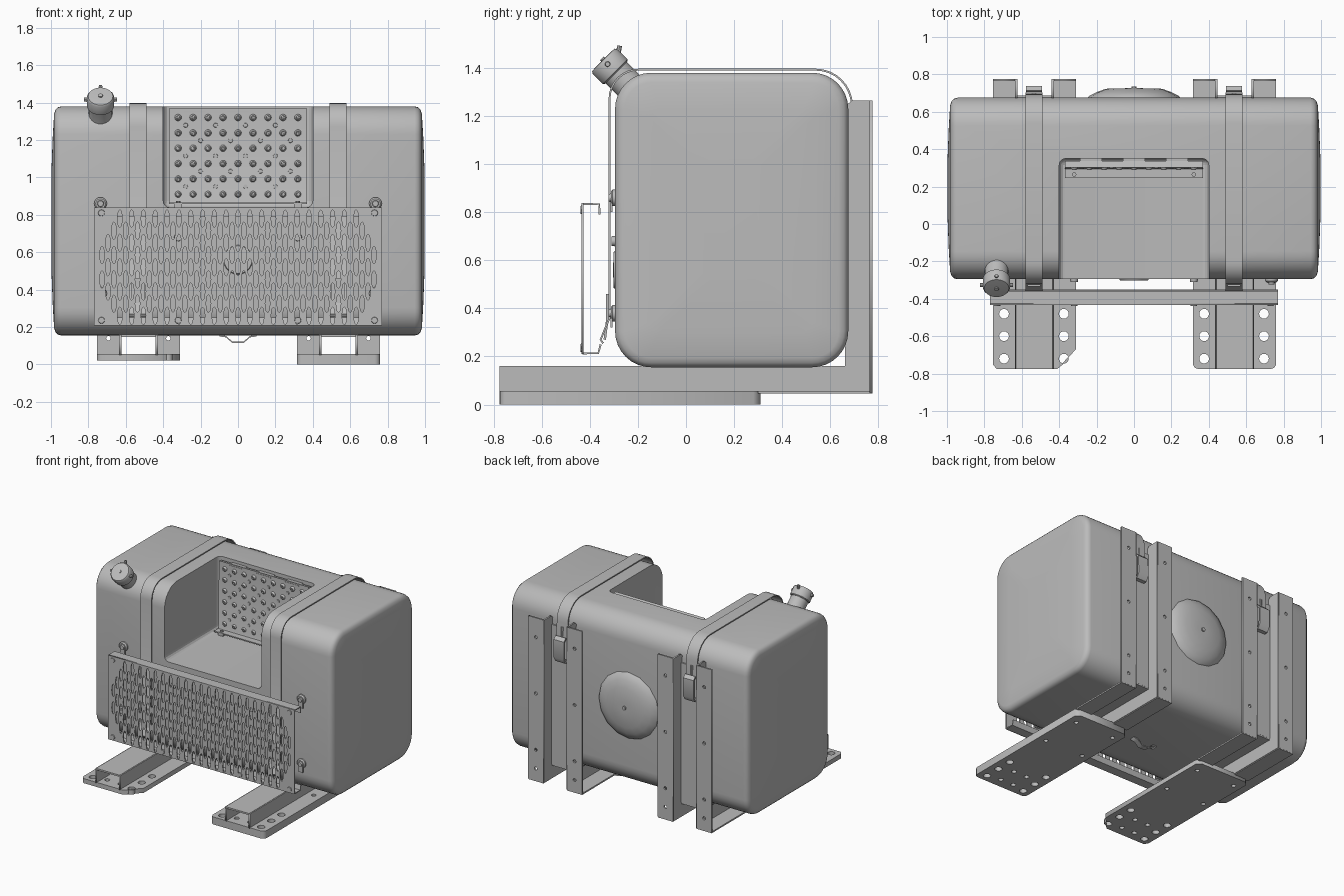
import bpy, bmesh, math
from mathutils import Vector, Matrix

if "Cube" in bpy.data.objects:
    bpy.data.objects.remove(bpy.data.objects["Cube"])

grey = bpy.data.materials.new("plain grey")
grey.diffuse_color = (0.5, 0.5, 0.5, 1)
grey.use_nodes = True
grey.node_tree.nodes["Principled BSDF"].inputs["Base Color"].default_value = grey.diffuse_color
FRONT = Matrix(((1, 0, 0, 0), (0, 0, -1, 0), (0, 1, 0, 0), (0, 0, 0, 1)))   # outline given as x, z
SIDE = Matrix(((0, 0, 1, 0), (1, 0, 0, 0), (0, 1, 0, 0), (0, 0, 0, 1)))     # outline given as y, z
FLAT = Matrix()                                                             # outline given as x, y


def finish(name, bm, smooth=True):
    bmesh.ops.remove_doubles(bm, verts=bm.verts, dist=1e-5)
    bmesh.ops.recalc_face_normals(bm, faces=bm.faces)
    me = bpy.data.meshes.new(name)
    bm.to_mesh(me)
    bm.free()
    me.materials.clear()
    me.materials.append(grey)
    ob = bpy.data.objects.new(name, me)
    bpy.context.collection.objects.link(ob)
    if smooth:
        bpy.ops.object.select_all(action='DESELECT')
        ob.select_set(True)
        bpy.context.view_layer.objects.active = ob
        bpy.ops.object.shade_smooth_by_angle(angle=math.radians(35))
    return ob


def baked(ob):
    """Mesh of an object with its modifiers, as bmesh; the source is removed."""
    dg = bpy.context.evaluated_depsgraph_get()
    me = bpy.data.meshes.new_from_object(ob.evaluated_get(dg))
    bm = bmesh.new()
    bm.from_mesh(me)
    bpy.data.objects.remove(ob)
    return bm


def box(name, x, y, z):
    bm = bmesh.new()
    bmesh.ops.create_cube(bm, size=1)
    for v in bm.verts:
        for i, (a, b) in enumerate((x, y, z)):
            v.co[i] = a if v.co[i] < 0 else b
    return finish(name, bm, False)


def rect(a, b, c, d):
    return [(a, c), (b, c), (b, d), (a, d)]


def oval(u, v, ru, rv=None, n=16):
    return [(u + ru * math.cos(math.tau * i / n), v + (rv or ru) * math.sin(math.tau * i / n)) for i in range(n)]


def plate(name, outline, holes, mat, at, thick):
    """Flat sheet with real holes."""
    cu = bpy.data.curves.new(name, 'CURVE')
    cu.dimensions, cu.fill_mode, cu.extrude = '2D', 'BOTH', thick / 2
    for poly in [outline] + holes:
        sp = cu.splines.new('POLY')
        sp.points.add(len(poly) - 1)
        for p, (u, v) in zip(sp.points, poly):
            p.co = (u, v, 0, 1)
        sp.use_cyclic_u = True
    ob = bpy.data.objects.new(name + "_outline", cu)
    bpy.context.collection.objects.link(ob)
    bm = baked(ob)
    bm.transform(Matrix.Translation(at) @ mat)
    return finish(name, bm, False)


def ribbon(name, pts, x0, x1, thick):
    """Bent sheet strip following y, z points."""
    bm = bmesh.new()
    rows = [[bm.verts.new((x, y, z)) for x in (x0, x1)] for y, z in pts]
    for a, b in zip(rows, rows[1:]):
        bm.faces.new((a[0], a[1], b[1], b[0]))
    ob = finish(name + "_sheet", bm, False)
    mod = ob.modifiers.new("thickness", 'SOLIDIFY')
    mod.thickness, mod.offset = thick, 0
    return finish(name, baked(ob))


def lathe(bm, at, direction, prof, n=20):
    """Closed turned shape, profile of radius and height."""
    m = Matrix.Translation(at) @ Vector(direction).to_track_quat('Z', 'Y').to_matrix().to_4x4()
    rings = [[bm.verts.new(m @ Vector((*p, h))) for p in oval(0, 0, r, n=n)] for r, h in prof]
    for a, b in zip(rings, rings[1:]):
        for i in range(n):
            bm.faces.new((a[i], a[(i + 1) % n], b[(i + 1) % n], b[i]))
    bm.faces.new(rings[0])
    bm.faces.new(rings[-1])


def turned(name, at, direction, prof, n=20):
    bm = bmesh.new()
    lathe(bm, at, direction, prof, n)
    return finish(name, bm)


def arc(cy, cz, r, a0, a1, n=8):
    return [(cy + r * math.cos(math.radians(a0 + (a1 - a0) * i / n)),
             cz + r * math.sin(math.radians(a0 + (a1 - a0) * i / n))) for i in range(n + 1)]


# Tank shell: rounded sections lofted along x, with domed ends
def section(inset):
    hy, hz, r = 0.485 - inset, 0.6125 - inset, max(0.15 - inset, 0.04)
    out = []
    for k, (sy, sz) in enumerate(((1, 1), (-1, 1), (-1, -1), (1, -1))):
        out += arc(0.19 + sy * (hy - r), 0.7675 + sz * (hz - r), r, 90 * k, 90 * k + 90)
    return out


half = [(0.945, 0), (0.963, 0.005), (0.976, 0.018), (0.983, 0.04), (0.99, 0.15), (0.998, 0.36)]
bm = bmesh.new()
rings = [[bm.verts.new((x, y, z)) for y, z in section(i)]
         for x, i in [(-x, i) for x, i in reversed(half)] + half]
for a, b in zip(rings, rings[1:]):
    for i in range(len(a)):
        bm.faces.new((a[i - 1], a[i], b[i], b[i - 1]))
bm.faces.new(rings[0])
bm.faces.new(rings[-1])
shell = finish("tank_shell", bm)

# Step recess cut into the tank
cutter = box("recess_cutter", (-0.4, 0.4), (-0.6, 0.35), (0.84, 1.8))
cutter.hide_render = True
bev = cutter.modifiers.new("round", 'BEVEL')
bev.width, bev.segments = 0.035, 4
cut = shell.modifiers.new("recess", 'BOOLEAN')
cut.operation, cut.object, cut.solver = 'DIFFERENCE', cutter, 'EXACT'
bm = baked(shell)
bpy.data.objects.remove(cutter)
finish("tank", bm)

# Tread plate at the back of the recess, with raised studs
ribbon("recess_tread_plate", [(0.335, 1.355), (0.305, 1.365), (0.302, 0.872), (0.297, 0.862), (0.245, 0.862)],
       -0.37, 0.37, 0.008)
bm = bmesh.new()
for c in range(9):
    for r in range(6):
        x, z = -0.32 + 0.08 * c, 0.91 + 0.082 * r
        lathe(bm, (x, 0.304, z), (0, -1, 0), [(0.019, 0), (0.017, 0.008), (0.011, 0.016), (0.007, 0.016), (0.006, 0.008)], 12)
        if c < 8 and r < 5 and (c + r) % 2 == 0:
            lathe(bm, (x + 0.04, 0.304, z + 0.041), (0, -1, 0), [(0.013, 0), (0.011, 0.008)], 10)
finish("tread_studs", bm)
for x in (-0.32, 0.32):
    turned("tread_bolt", (x, 0.265, 0.86), (0, 0, 1), [(0.012, 0), (0.012, 0.014)], 10)
    box("tread_foot", (x - 0.02, x + 0.02), (0.25, 0.3), (0.838, 0.862))
for x in (-0.23, 0, 0.23):
    box("tread_top_tab", (x - 0.06, x + 0.06), (0.3, 0.352), (1.35, 1.358))

# Perforated front step panel with folded top and bottom
slots = []
for i in range(-23, 24):
    for k in range(5 if i % 2 == 0 else 4):
        x, z = 0.0316 * i, (0.78 if i % 2 == 0 else 0.715) - 0.13 * k
        if abs(x) + abs(z - 0.52) < 0.9:
            slots.append(oval(x, z, 0.0125, 0.047, 12))
plate("step_panel", rect(-0.77, 0.77, 0.21, 0.838), slots, FRONT, (0, -0.43, 0), 0.008)
ribbon("panel_top_fold", [(-0.43, 0.834), (-0.36, 0.834), (-0.36, 0.79)], -0.77, 0.77, 0.008)
ribbon("panel_bottom_fold", [(-0.43, 0.213), (-0.365, 0.213), (-0.355, 0.25)], -0.77, 0.77, 0.008)

# Panel bolts and tank mounting knobs
knob = [(0.034, 0), (0.034, 0.012), (0.026, 0.02), (0.018, 0.02), (0.015, 0.03)]
for s in (-1, 1):
    for x in (0.32, 0.73):
        turned("panel_bolt", (s * x, -0.433, 0.236), (0, -1, 0), [(0.018, 0), (0.016, 0.006)], 12)
    turned("panel_bolt", (s * 0.73, -0.433, 0.81), (0, -1, 0), [(0.018, 0), (0.016, 0.006)], 12)
    for z in (0.86, 0.38):
        turned("mount_knob", (s * 0.735, -0.293, z), (0, -1, 0), knob)
        box("mount_arm", (s * 0.735 - 0.02, s * 0.735 + 0.02), (-0.315, -0.305), (z - 0.06, z))
    turned("tank_boss", (s * 0.32, -0.293, 0.68), (0, -1, 0), [(0.022, 0), (0.02, 0.016)], 12)
turned("front_cover_disc", (0, -0.293, 0.56), (0, -1, 0), [(0.08, 0), (0.075, 0.008), (0.02, 0.01)])

# Rear domed cover with central screw
turned("rear_dome", (0, 0.67, 0.76), (0, 1, 0), [(0.25, 0), (0.24, 0.015), (0.2, 0.035), (0.15, 0.053), (0.04, 0.056)], 16)
turned("rear_screw", (0, 0.72, 0.76), (0, 1, 0), [(0.014, 0), (0.014, 0.016)], 10)

# Filler neck and cap
up = Vector((0, -0.7071, 0.7071))
base = Vector((-0.735, -0.22, 1.31))
turned("filler_neck", base - up * 0.04, up, [(0.075, 0), (0.063, 0.06), (0.063, 0.15)], 24)
turned("filler_cap", base + up * 0.1, up, [(0.066, 0), (0.073, 0.006), (0.073, 0.065), (0.066, 0.075), (0.03, 0.077)], 24)
turned("cap_stud", base + up * 0.17, up, [(0.012, 0), (0.012, 0.014)], 10)
for s in (-1, 1):
    turned("cap_lug", base + up * 0.15 + Vector((s * 0.07, 0, 0)), (s, 0, 0), [(0.012, 0), (0.01, 0.018)], 8)
side = Vector((0, 0.7071, 0.7071))
turned("cap_latch", base + up * 0.15 + side * 0.06, side + up * 0.6, [(0.012, 0), (0.009, 0.035)], 8)

# Drain strip under the tank
bm = bmesh.new()
pts = [(-0.1, 0.15), (-0.065, 0.145), (-0.03, 0.115), (0.03, 0.115), (0.065, 0.145), (0.1, 0.15)]
plate("drain_strip", pts + [(x, z + 0.008) for x, z in reversed(pts)], [], FRONT, (0, 0.1, 0), 0.04)
bm.free()

for s in (-1, 1):
    tag = "left" if s < 0 else "right"
    c = 0.535 * s
    # Strap over the tank with front hook and rear buckle
    path = [(-0.345, 0.255), (-0.355, 0.27), (-0.335, 0.32), (-0.318, 0.36)] \
        + arc(-0.198, 1.273, 0.12, 180, 90) + arc(0.54, 1.243, 0.15, 90, 0) + [(0.695, 1.15), (0.7, 0.98)]
    ribbon(tag + "_strap", path, c - 0.046, c + 0.046, 0.008)
    ribbon(tag + "_front_hook", [(-0.328, 0.46), (-0.328, 0.35), (-0.338, 0.27)], c - 0.035, c + 0.035, 0.01)
    ribbon(tag + "_rear_buckle", [(0.71, 1.14), (0.732, 1.12), (0.732, 0.99), (0.715, 0.96), (0.69, 0.96)],
           c - 0.042, c + 0.042, 0.012)
    turned(tag + "_buckle_pin", (c, 0.69, 1.12), (0, 0, 1), [(0.012, 0), (0.012, 0.09)], 10)

    # L-shaped hat section bracket: webs, crown and flanges
    b0, b1 = c - 0.095, c + 0.1
    leg = [(-0.775, 0.05), (0.775, 0.05), (0.775, 1.265), (0.69, 1.265), (0.662, 1.24), (0.662, 0.158), (-0.775, 0.158)]
    for x in (b0, b1):
        plate(tag + "_bracket_web", leg, [], SIDE, (x, 0, 0), 0.012)
    box(tag + "_arm_crown", (b0, b1), (-0.775, 0.685), (0.148, 0.16))
    box(tag + "_upright_crown", (b0, b1), (0.675, 0.686), (0.158, 1.2))
    for x0, x1 in ((c - 0.22, b0), (b1, c + 0.225)):
        mid = (x0 + x1) / 2
        plate(tag + "_upright_flange", rect(x0, x1, 0.05, 1.265),
              [oval(mid, z, 0.012, n=10) for z in (0.14, 0.28, 0.7, 1.12)], FRONT, (0, 0.77, 0), 0.012)
        box(tag + "_arm_flange", (x0, x1), (0.3, 0.775), (0.045, 0.056))

    # Foot plate with bolt holes
    x0, x1, r = c - 0.22, c + 0.225, 0.03
    if s < 0:
        front = [(x0, -0.75), (x0 + 0.02, -0.775), (x1 - 0.1, -0.775), (x1, -0.67)]
    else:
        front = arc(x0 + r, -0.745, r, 180, 270, 4) + arc(x1 - r, -0.745, r, 270, 360, 4)
    holes = [oval(c + dx, y, 0.026) for dx in (-0.16, 0.16) for y in (-0.72, -0.6, -0.48)]
    holes += [oval(c + dx, y, 0.016, n=12) for dx in (-0.16, 0.16) for y in (-0.1, 0.22)]
    holes += [oval(c + dx, y, 0.018, n=12) for dx in (-0.055, 0.055) for y in (-0.7, -0.56)]
    low = 0.022 if s < 0 else 0.0
    plate(tag + "_foot_plate", front + [(x1, 0.28), (x1 - 0.03, 0.31), (x0 + 0.03, 0.31), (x0, 0.28)],
          holes, FLAT, (0, 0, (low + 0.056) / 2), 0.056 - low)
